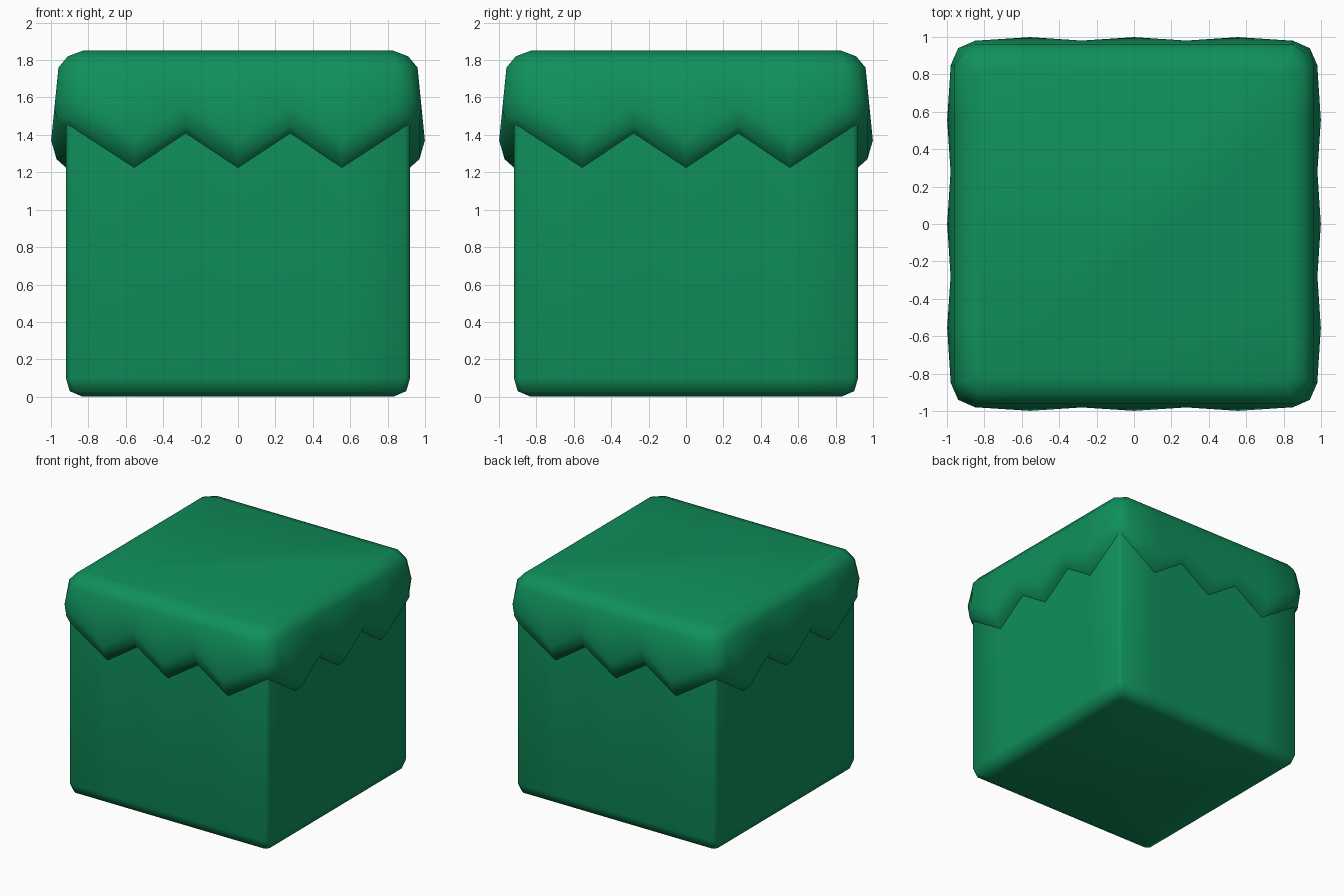
import bpy, bmesh

if "Cube" in bpy.data.objects:
    bpy.data.objects.remove(bpy.data.objects["Cube"])

green = bpy.data.materials.new("green")
green.diffuse_color = (0.005, 0.28, 0.105, 1)
green.use_nodes = True
green.node_tree.nodes["Principled BSDF"].inputs["Base Color"].default_value = green.diffuse_color

# Height of the zigzag hem at a distance t along a side
HEM = [(0.0, 1.225), (0.28, 1.41), (0.555, 1.225), (0.90, 1.45), (2.0, 1.45)]


def hem(t):
    t = abs(t)
    for (a, za), (b, zb) in zip(HEM, HEM[1:]):
        if t <= b:
            return za + (zb - za) * (t - a) / (b - a)


def ring(half, tan, mid, z=None, lift=0.0):
    """Rounded square loop. With half=None it follows the flaring outer wall; with z=None it follows the hem."""
    side = []
    for t in (-tan, -0.555, -0.28, 0, 0.28, 0.555, tan):
        h_z = hem(t) + lift if z is None else z
        h = 0.96 + (1.76 - h_z) * 0.1 if half is None else half
        side.append((t, -h, h_z))
    side.append((mid, -mid, 1.45 + lift if z is None else z))
    pts = []
    for _ in range(4):
        pts += side
        side = [(-y, x, h_z) for x, y, h_z in side]
    return pts


def skin(name, rings, top=False, bottom=False, angle=1.05):
    bm = bmesh.new()
    loops = [[bm.verts.new(p) for p in r] for r in rings]
    n = len(loops[0])
    for a, b in zip(loops, loops[1:]):
        for i in range(n):
            j = (i + 1) % n
            bm.faces.new((a[i], b[i], b[j], a[j]))
    if top:
        bm.faces.new(loops[0])
    if bottom:
        bm.faces.new(loops[-1][::-1])
    me = bpy.data.meshes.new(name)
    bm.to_mesh(me)
    bm.free()
    me.materials.append(green)
    ob = bpy.data.objects.new(name, me)
    bpy.context.collection.objects.link(ob)
    bpy.ops.object.select_all(action='DESELECT')
    ob.select_set(True)
    bpy.context.view_layer.objects.active = ob
    bpy.ops.object.shade_smooth_by_angle(angle=angle)


# Overhanging top layer with rounded rim and zigzag lip
skin("draped_top", [
    ring(0.83, 0.80, 0.82, 1.85),
    ring(0.91, 0.835, 0.872, 1.82),
    ring(0.96, 0.85, 0.915, 1.76),
    ring(None, 0.85, 0.94, lift=0.145),
    ring(0.97, 0.87, 0.93, lift=0.045),
    ring(0.92, 0.895, 0.91),
], top=True)

# Block below, its upper edge meeting the lip
skin("block_body", [
    ring(0.92, 0.895, 0.91),
    ring(0.92, 0.895, 0.91, 0.10),
    ring(0.90, 0.87, 0.888, 0.03),
    ring(0.83, 0.80, 0.82, 0.0),
], bottom=True)
